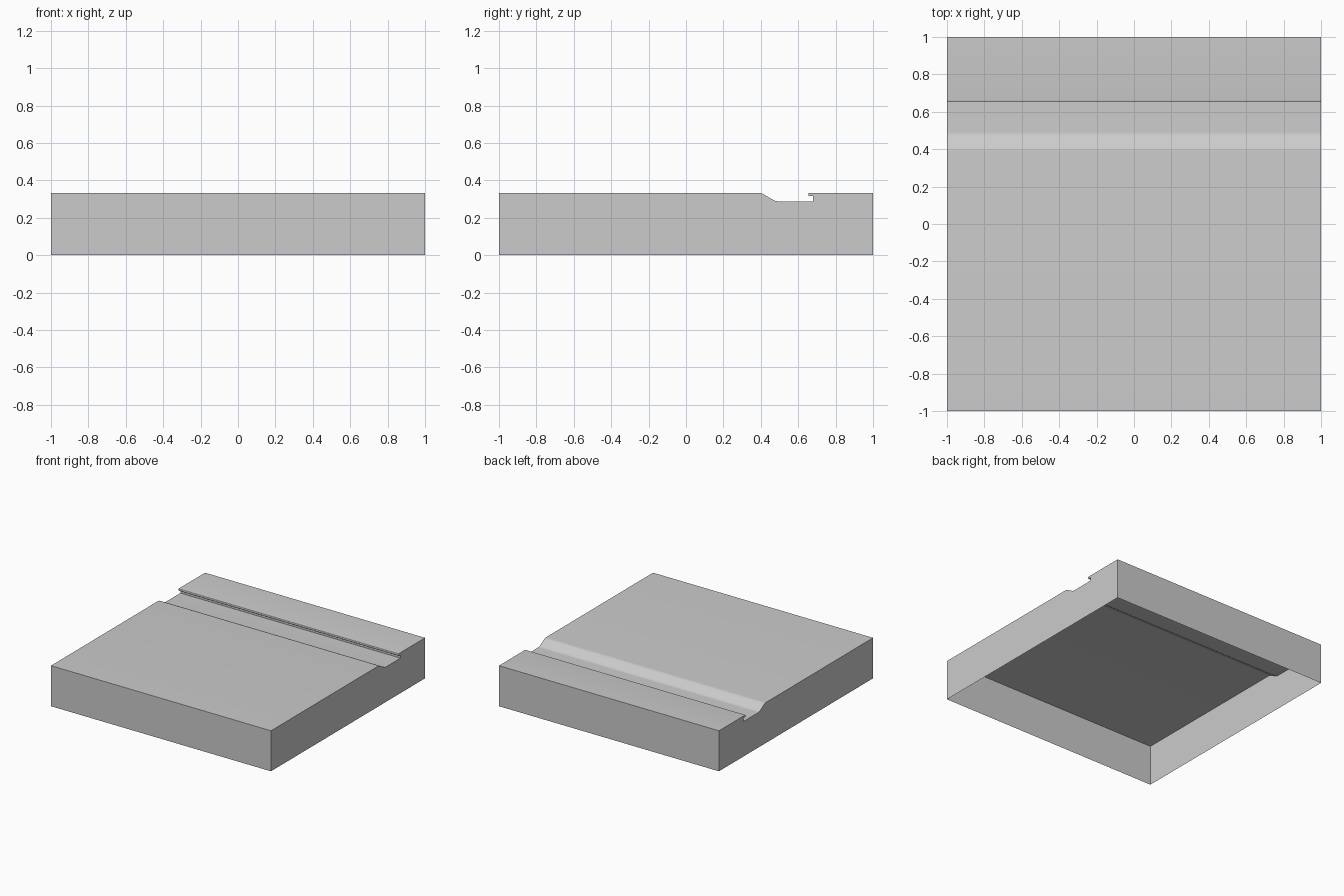
import bpy
import bmesh
from mathutils import Vector

if "Cube" in bpy.data.objects:
    bpy.data.objects.remove(bpy.data.objects["Cube"], do_unlink=True)

HALF = 1.0
TOP = 0.333
FLOOR = 0.288


def make_material(name, rgb):
    mat = bpy.data.materials.new(name)
    mat.use_nodes = True
    colour = (*rgb, 1.0)
    mat.diffuse_color = colour
    mat.node_tree.nodes["Principled BSDF"].inputs["Base Color"].default_value = colour
    return mat


def rounded(points, steps=4):
    """Turn (y, z, radius) corners into a path with softened corners."""
    path = []
    for i, (y, z, cut) in enumerate(points):
        corner = Vector((y, z))
        if cut == 0:
            path.append(corner)
            continue
        before = Vector(points[i - 1][:2])
        after = Vector(points[i + 1][:2])
        a = corner + (before - corner).normalized() * cut
        b = corner + (after - corner).normalized() * cut
        for s in range(steps + 1):
            t = s / steps
            path.append(a * (1 - t) ** 2 + corner * 2 * t * (1 - t) + b * t ** 2)
    return path


# Side profile: front wall, top, sloped groove with undercut lip, back wall
profile = rounded([
    (-HALF, 0, 0),
    (-HALF, TOP, 0),
    (0.402, TOP, 0.014),
    (0.478, FLOOR, 0.014),
    (0.68, FLOOR, 0),
    (0.68, 0.315, 0),
    (0.655, 0.315, 0.006),
    (0.655, TOP, 0.006),
    (HALF, TOP, 0),
    (HALF, 0, 0),
])

# Open-bottomed slab: profile swept across x, with both ends closed
bm = bmesh.new()
ends = [[bm.verts.new((x, p.x, p.y)) for p in profile] for x in (-HALF, HALF)]
left, right = ends
for i in range(len(profile) - 1):
    bm.faces.new((left[i], left[i + 1], right[i + 1], right[i]))
bm.faces.new(left[::-1])
bm.faces.new(right)
bmesh.ops.recalc_face_normals(bm, faces=bm.faces[:])
if max(bm.faces, key=lambda f: f.calc_center_median().z * f.calc_area()).normal.z < 0:
    bmesh.ops.reverse_faces(bm, faces=bm.faces[:])

mesh = bpy.data.meshes.new("grooved_slab")
bm.to_mesh(mesh)
bm.free()
slab = bpy.data.objects.new("grooved_slab", mesh)
bpy.context.collection.objects.link(slab)
mesh.materials.append(make_material("plain grey", (0.6, 0.6, 0.6)))

bpy.ops.object.select_all(action="DESELECT")
slab.select_set(True)
bpy.context.view_layer.objects.active = slab
bpy.ops.object.shade_smooth_by_angle(angle=0.5)
